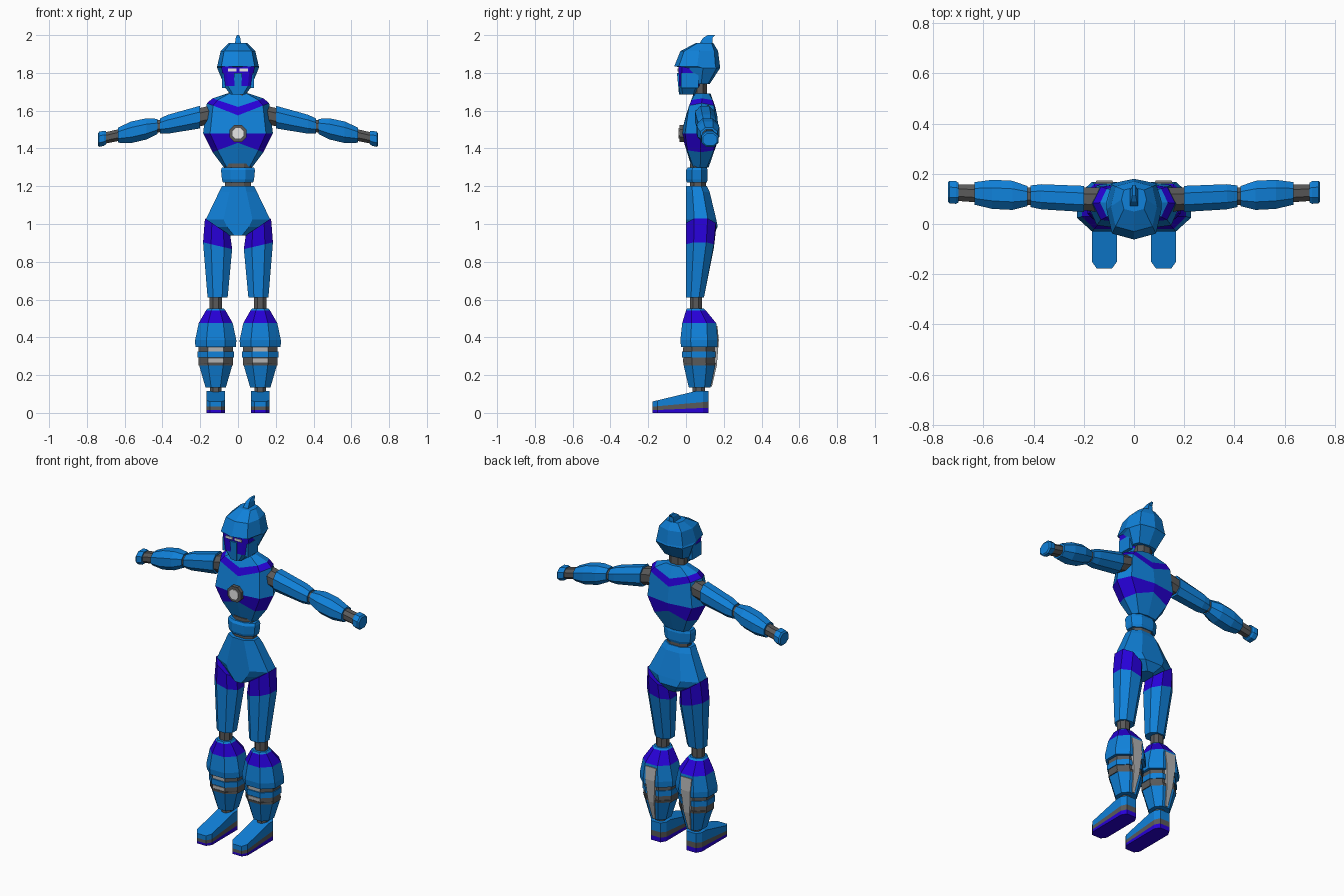
import bpy, bmesh
from mathutils import Vector

cube = bpy.data.objects.get("Cube")
if cube:
    bpy.data.objects.remove(cube, do_unlink=True)


def material(name, red, green, blue):
    made = bpy.data.materials.new(name)
    made.use_nodes = True
    made.diffuse_color = (red, green, blue, 1)
    shader = next(node for node in made.node_tree.nodes if node.type == 'BSDF_PRINCIPLED')
    shader.inputs["Base Color"].default_value = (red, green, blue, 1)
    return made


MATERIALS = [material("armour blue", .005, .22, .7),
             material("violet trim", .02, 0, .68),
             material("joint grey", .1, .1, .1),
             material("light grey", .45, .45, .45),
             material("white", .85, .85, .85)]
BLUE, VIOLET, GREY, LIGHT, WHITE = range(len(MATERIALS))


def section(*corner):
    """Turn the points of one corner around four quarters."""
    points = []
    for quarter in range(4):
        points += corner
        corner = [(-q, p) for p, q in corner]
    return points


PEAKED = section((1, 0), (.8, .8))
FLAT = section((1, .45), (.45, 1))
BLUNT = section((1, .7), (.7, 1))
SQUARE = section((1, 1))


# Placement rules: section point (p, q) and ring values to coordinates
def standing(p, q, z, half, front, back, vee=0, tilt=0):
    y = (front + back + q * (back - front)) / 2
    return Vector((p * half, y, z + vee * abs(p) + tilt * p))


def reaching(p, q, x, depth, height):
    middle_y, middle_z = .09 + .05 * x, 1.61 - .22 * x
    return Vector((x, middle_y + p * depth, middle_z + q * height))


def lying(p, q, y, half, low, high):
    return Vector((p * half, y, (low + high + q * (high - low)) / 2))


def loft(name, colours, rings, outline=FLAT, place=standing, centre=0, side=1):
    """Skin the rings, with one colour for all bands or one for each."""
    if isinstance(colours, int):
        colours = [colours] * (len(rings) - 1)
    bm = bmesh.new()
    loops = []
    for ring in rings:
        loop = []
        for p, q in outline:
            point = place(p, q, *ring)
            point.x = side * (point.x + centre)
            loop.append(bm.verts.new(point))
        loops.append(loop)
    for lower, upper, colour in zip(loops, loops[1:], colours):
        for i in range(len(outline)):
            corners = lower[i - 1], lower[i], upper[i], upper[i - 1]
            bm.faces.new(corners).material_index = colour
    bm.faces.new(loops[0]).material_index = colours[0]
    bm.faces.new(loops[-1]).material_index = colours[-1]
    bmesh.ops.recalc_face_normals(bm, faces=bm.faces)
    mesh = bpy.data.meshes.new(name)
    bm.to_mesh(mesh)
    bm.free()
    for made in MATERIALS:
        mesh.materials.append(made)
    bpy.context.collection.objects.link(bpy.data.objects.new(name, mesh))


def tube(name, colour, low, high, half, front, back, outline=FLAT, **options):
    """A straight upright part with the same section at both ends."""
    loft(name, colour, [(z, half, front, back) for z in (low, high)], outline, **options)


# Torso with V-shaped trim bands
loft("torso", [BLUE, VIOLET, BLUE, VIOLET, BLUE],
     [(1.3, .075, .03, .12), (1.43, .135, -.01, .165, -.05), (1.48, .185, -.025, .175),
      (1.575, .165, 0, .165, .065), (1.62, .135, .015, .155, .045), (1.69, .06, .04, .13)],
     PEAKED)
for name, colour, front, radius in (("chest_socket", GREY, -.035, .045),
                                    ("chest_gem", WHITE, -.04, .028)):
    loft(name, colour, [(y, radius, 1.48 - radius, 1.48 + radius) for y in (front, .02)],
         place=lying)

# Waist and pelvis
tube("waist_core", GREY, 1.18, 1.32, .068, .02, .105)
loft("waist_belt", BLUE, [(1.22, .08, .005, .11), (1.235, .085, 0, .115),
                          (1.285, .09, 0, .115), (1.3, .085, .01, .11)])
loft("pelvis", BLUE, [(1.2, .085, 0, .11), (1.17, .1, 0, .125), (1.025, .17, 0, .16),
                      (.985, .13, 0, .168), (.938, .045, 0, .14)])

# Neck and head
tube("neck", GREY, 1.66, 1.78, .05, .04, .11)
loft("helmet", BLUE, [(1.74, .075, .035, .125), (1.825, .11, 0, .18), (1.835, .11, -.062, .18),
                      (1.915, .092, -.03, .17), (1.957, .05, .05, .145)], PEAKED)
loft("face", [BLUE, VIOLET], [(1.685, .038, -.032, .05), (1.73, .075, -.036, .07),
                              (1.835, .088, -.04, .08)][:3], BLUNT)
loft("nose_guard", BLUE, [(1.685, .016, -.037, 0), (1.8, .022, -.048, 0)], SQUARE)
loft("crest", BLUE, [(1.93, .02, .055, .14), (1.985, .012, .09, .14), (2, .006, .115, .155)],
     SQUARE)

for side, label in ((1, "left_"), (-1, "right_")):
    tube(label + "eye", WHITE, 1.808, 1.822, .023, -.045, -.035, SQUARE, centre=.03, side=side)
    tube(label + "cheek_guard", BLUE, 1.72, 1.8, .01, -.026, .065, SQUARE,
         centre=.076, side=side)

    # Arm, from the shoulder outwards
    arm = {"shoulder_joint": (GREY, [(.13, .05, .05), (.205, .045, .048)]),
           "upper_arm": (BLUE, [(.2, .052, .06), (.37, .05, .05), (.412, .043, .04)]),
           "elbow": (GREY, [(.4, .035, .033), (.435, .035, .033)]),
           "forearm": (BLUE, [(.425, .04, .04), (.485, .058, .056),
                              (.565, .058, .057), (.635, .045, .04)]),
           "wrist": (GREY, [(.62, .035, .031), (.71, .033, .03)]),
           "hand": (BLUE, [(.7, .04, .035), (.71, .045, .04), (.735, .045, .04),
                           (.742, .038, .032)])}
    for part, (colour, rings) in arm.items():
        loft(label + part, colour, rings, place=reaching, side=side)

    # Thigh and knee
    loft(label + "thigh", [VIOLET, BLUE], [(.985, .067, 0, .158, 0, .045),
                                           (.885, .077, 0, .148, 0, .018),
                                           (.61, .053, 0, .095)], centre=.108, side=side)
    leg = {"centre": .118, "side": side}
    tube(label + "knee", GREY, .53, .62, .034, .02, .085, **leg)

    # Shin: upper and lower shells, banded core and a strip at the back
    loft(label + "shin", [BLUE, VIOLET, BLUE, BLUE],
         [(.552, .043, .005, .095), (.542, .052, 0, .105), (.475, .09, -.02, .16),
          (.385, .109, -.03, .168), (.35, .108, -.026, .166)], **leg)
    loft(label + "lower_shin", [GREY, BLUE],
         [(.265, .092, -.015, .156), (.25, .087, -.012, .154), (.135, .054, .015, .13)], **leg)
    tube(label + "shin_core", GREY, .25, .36, .092, -.012, .15, **leg)
    tube(label + "shin_band", BLUE, .292, .324, .096, -.02, .156, **leg)
    for place_name, z in (("upper", .336), ("lower", .277)):
        tube(label + place_name + "_shin_light", LIGHT, z - .01, z + .01, .04, -.016, -.01,
             SQUARE, **leg)
    loft(label + "calf_strip", LIGHT, [(.46, .035, .1, .166), (.385, .031, .1, .174),
                                       (.25, .02, .1, .163), (.14, .008, .1, .137)],
         SQUARE, **leg)

    # Ankle and foot: each layer lies between two sloping levels
    tube(label + "ankle", GREY, .09, .15, .03, .035, .1, **leg)
    toe = -.178
    levels = [(0, 0), (.014, .045), (.033, .09), (.06, .24)]
    layers = [("foot_sole", VIOLET), ("foot_midsole", GREY), ("foot_upper", BLUE)]
    for (part, colour), below, above in zip(layers, levels, levels[1:]):
        rings = []
        for y, half in ((toe, .03), (-.15, .05), (.05, .05), (.09, .05), (.12, .032)):
            low, high = (min(.115, base + slope * (y - toe)) for base, slope in (below, above))
            rings.append((y, half, low, high))
        loft(label + part, colour, rings, SQUARE, lying, **leg)
